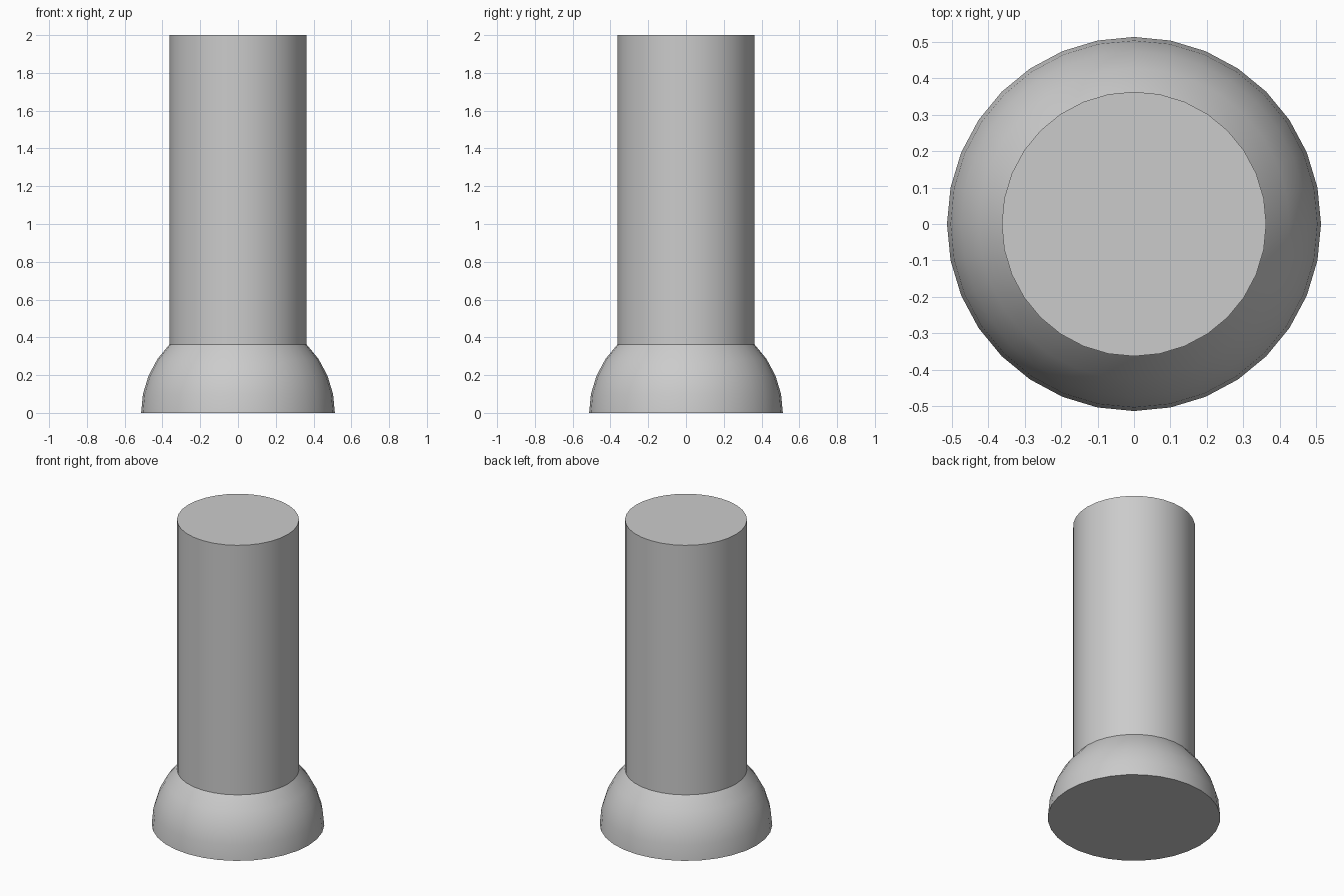
import bpy, bmesh, math

if "Cube" in bpy.data.objects:
    bpy.data.objects.remove(bpy.data.objects["Cube"])

SEG = 32
R = 0.513          # dome radius
STEP = math.radians(11.25)


def lathe(name, profile):
    """Revolve (radius, z) points, capping both ends."""
    bm = bmesh.new()
    rings = [[bm.verts.new((r * math.cos(math.tau * i / SEG),
                            r * math.sin(math.tau * i / SEG), z))
              for i in range(SEG)] for r, z in profile]
    for a, b in zip(rings, rings[1:]):
        for i in range(SEG):
            j = (i + 1) % SEG
            bm.faces.new((a[i], a[j], b[j], b[i]))
    bm.faces.new(rings[0][::-1])
    bm.faces.new(rings[-1])
    mesh = bpy.data.meshes.new(name)
    bm.to_mesh(mesh)
    bm.free()
    obj = bpy.data.objects.new(name, mesh)
    bpy.context.collection.objects.link(obj)
    bpy.ops.object.select_all(action='DESELECT')
    obj.select_set(True)
    bpy.context.view_layer.objects.active = obj
    bpy.ops.object.shade_smooth_by_angle(angle=math.radians(30))
    return obj


# One closed body: truncated hemisphere base rising into a straight post
dome = [(R * math.cos(k * STEP), R * math.sin(k * STEP)) for k in range(5)]
lathe("post_with_domed_base", dome + [(dome[-1][0], 2.0)])
